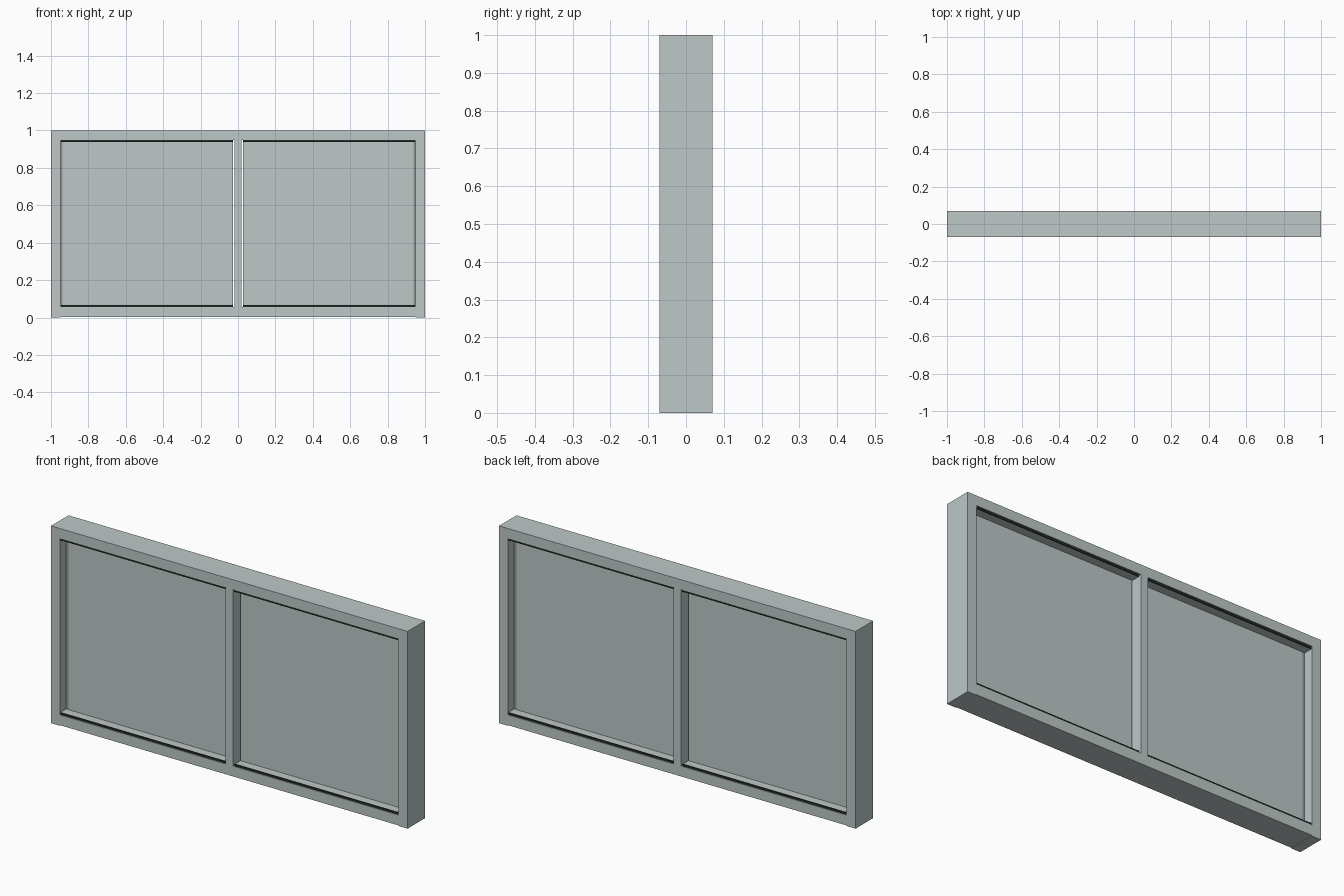
import bpy

cube = bpy.data.objects.get("Cube")
if cube:
    bpy.data.objects.remove(cube, do_unlink=True)


def material(name, rgb):
    m = bpy.data.materials.new(name)
    m.use_nodes = True
    colour = (*rgb, 1.0)
    m.diffuse_color = colour
    m.node_tree.nodes["Principled BSDF"].inputs["Base Color"].default_value = colour
    return m


PALE = material("pale grey green", (0.51, 0.58, 0.575))
BLACK = material("black seal", (0.02, 0.024, 0.024))
GREY = material("grey gasket", (0.30, 0.31, 0.30))


def box(name, x, y, z, mat):
    """Box from (min, max) pairs on each axis."""
    bpy.ops.mesh.primitive_cube_add(size=1, location=[sum(r) / 2 for r in (x, y, z)])
    ob = bpy.context.object
    ob.name = name
    ob.scale = [r[1] - r[0] for r in (x, y, z)]
    bpy.ops.object.transform_apply(location=False, rotation=False, scale=True)
    ob.data.materials.append(mat)
    return ob


def span(a, b, sign):
    return tuple(sorted((a * sign, b * sign)))


DEPTH = 0.07      # half depth of the frame
INNER = 0.95      # inner face of the posts
LOW, HIGH = 0.055, 0.95
SEAL = 0.011      # height of the seals
FULL = (-DEPTH, DEPTH)

# Top and bottom rails
box("bottom_rail", (-INNER, INNER), FULL, (0.003, LOW), PALE)
box("top_rail", (-INNER, INNER), FULL, (HIGH, 1), PALE)

# Centre mullion
box("centre_mullion", (-0.02, 0.02), FULL, (LOW, HIGH), PALE)

for side, s in (("left", 1), ("right", -1)):
    box(f"{side}_post", span(INNER, 1, s), FULL, (0, 1), PALE)

    # Recessed panel, with a slim open joint beside the mullion
    box(f"{side}_panel", span(0.027, 0.937, s), (-0.02, 0.02), (LOW, HIGH), PALE)
    box(f"{side}_panel_gasket", span(0.937, INNER, s), (-0.019, 0.019), (LOW, HIGH), GREY)

    # Glazing ledges faced with dark seals
    bay = span(0.027, INNER, s)
    for edge, z in (("bottom", (LOW, LOW + SEAL)), ("top", (HIGH - SEAL, HIGH))):
        box(f"{side}_{edge}_ledge", bay, (-0.062, 0.062), z, PALE)
        for face, f in (("front", -1), ("back", 1)):
            box(f"{side}_{edge}_{face}_seal", bay, span(0.062, 0.066, f), z, BLACK)
